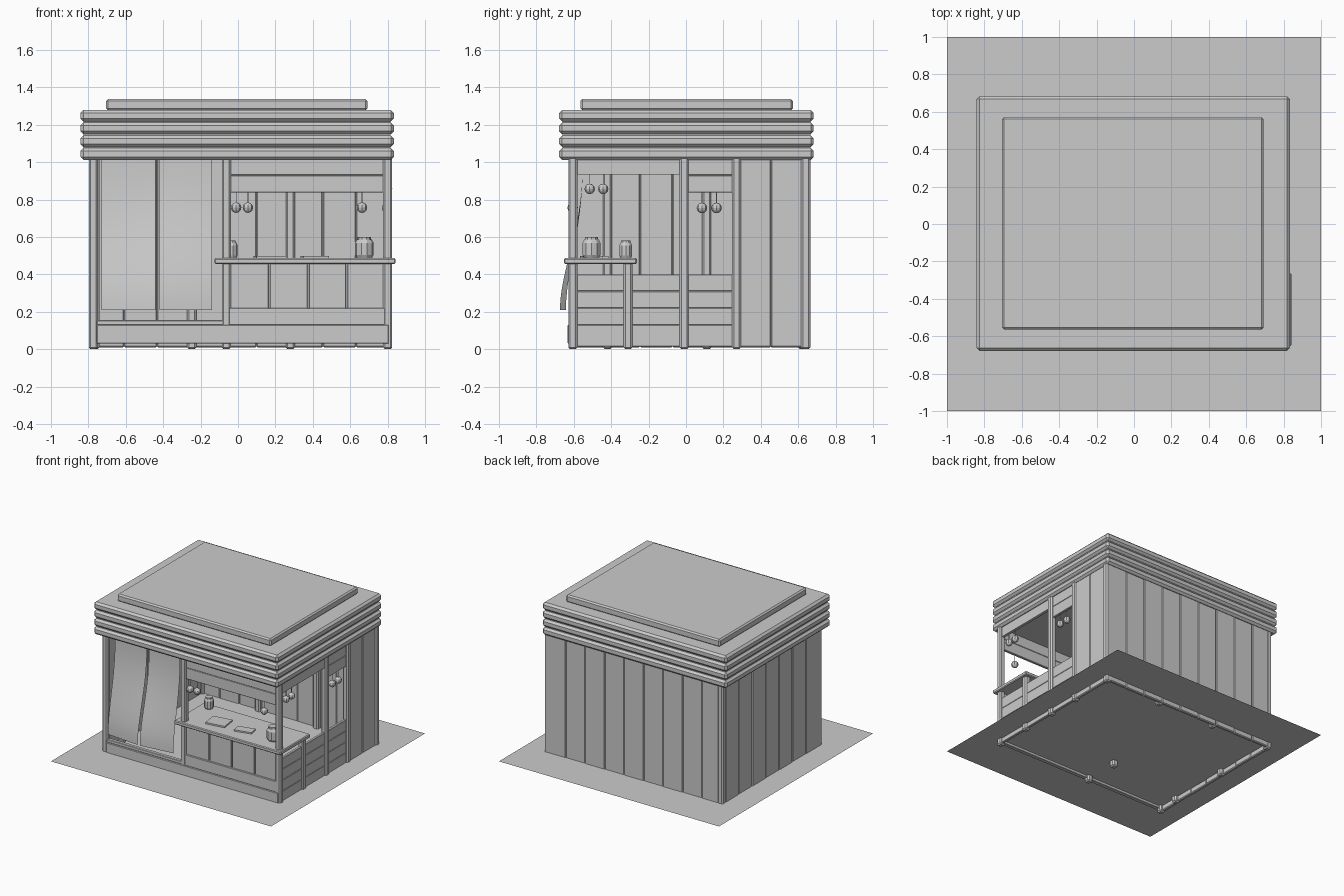
import bpy, bmesh, math
from mathutils import Matrix

if "Cube" in bpy.data.objects:
    bpy.data.objects.remove(bpy.data.objects["Cube"])


def finish(name, bm, bevel=0.0):
    me = bpy.data.meshes.new(name)
    bmesh.ops.recalc_face_normals(bm, faces=bm.faces)
    bm.to_mesh(me)
    bm.free()
    ob = bpy.data.objects.new(name, me)
    bpy.context.collection.objects.link(ob)
    if bevel:
        m = ob.modifiers.new("bevel", 'BEVEL')
        m.width = bevel
        m.segments = 1
    return ob


def box(name, x0, x1, y0, y1, z0, z1, bevel=0.0, rot=0.0):
    bm = bmesh.new()
    mat = (Matrix.Translation(((x0 + x1) / 2, (y0 + y1) / 2, (z0 + z1) / 2))
           @ Matrix.Rotation(rot, 4, 'Z')
           @ Matrix.Diagonal((x1 - x0, y1 - y0, z1 - z0, 1)))
    bmesh.ops.create_cube(bm, size=1, matrix=mat)
    return finish(name, bm, bevel)


def lathe(name, x, y, z, profile, sides):
    bm = bmesh.new()
    rings = [[bm.verts.new((x + r * math.cos(2 * math.pi * i / sides),
                            y + r * math.sin(2 * math.pi * i / sides), z + h))
              for i in range(sides)] for r, h in profile]
    for a, b in zip(rings, rings[1:]):
        for i in range(sides):
            j = (i + 1) % sides
            bm.faces.new((a[i], a[j], b[j], b[i]))
    bm.faces.new(rings[0])
    bm.faces.new(rings[-1])
    return finish(name, bm)


# Ground sheet
bm = bmesh.new()
bmesh.ops.create_grid(bm, x_segments=1, y_segments=1, size=1,
                      matrix=Matrix.Translation((0, 0, 0.05)))
finish("ground_sheet", bm)

# Roof: four stacked slabs with a smaller cap
box("roof_core", -0.825, 0.815, -0.66, 0.665, 1.03, 1.27)
for i in range(4):
    z = 1.013 + i * 0.0683
    box(f"roof_slab_{i}", -0.843, 0.833, -0.678, 0.683, z, z + 0.062, 0.016)
box("roof_cap", -0.705, 0.692, -0.565, 0.572, 1.277, 1.338, 0.011)

# Upright posts (x, y, top)
H = 0.0245
posts = {
    "front_left": (-0.773, -0.605, 1.03), "front_middle": (-0.062, -0.605, 1.03),
    "front_right": (0.80, -0.605, 1.03), "right_middle": (0.80, -0.01, 1.03),
    "right_rear": (0.80, 0.27, 1.03), "back_right": (0.80, 0.64, 1.03),
    "back_left": (-0.773, 0.64, 1.03), "back_inner_left": (-0.247, 0.625, 1.03),
    "back_inner_right": (0.28, 0.625, 1.03), "left_inner_front": (-0.765, -0.42, 1.03),
    "left_inner_rear": (-0.765, 0.11, 1.03), "counter_right": (0.80, -0.31, 0.465),
    "counter_left": (-0.062, -0.31, 0.465),
}
for name, (x, y, top) in posts.items():
    box(name + "_post", x - H, x + H, y - H, y + H, 0, top, 0.01)

# Vertical wall planks
n, w = 9, 1.595 / 9
for i in range(n):
    x = -0.787 + i * w
    d = 0.003 * (i % 2)
    box(f"back_plank_{i}", x, x + w, 0.635 - d, 0.663 - d, 0.01, 1.03, 0.006)
n, w = 7, 1.22 / 7
for i in range(n):
    y = -0.595 + i * w
    d = 0.003 * (i % 2)
    box(f"left_plank_{i}", -0.797 + d, -0.769 + d, y, y + w, 0.01, 1.03, 0.006)
for i in range(2):
    y = 0.288 + i * 0.166
    box(f"right_plank_{i}", 0.787, 0.815, y, y + .166, 0.01, 1.03, 0.006)

# Horizontal boards under the side windows
for i, (z0, z1) in enumerate([(0.014, 0.13), (0.13, 0.22), (0.22, 0.31), (0.31, 0.40)]):
    for side, y0, y1 in (("front", -0.59, -0.02), ("rear", 0.0, 0.26)):
        box(f"side_board_{side}_{i}", 0.788, 0.811, y0, y1, z0, z1, 0.003)

# Window head boards
box("side_head_front", 0.788, 0.811, -0.59, -0.02, 0.933, 1.03)
box("side_head_rear_upper", 0.788, 0.811, 0.0, 0.26, 0.93, 1.03, 0.003)
box("side_head_rear_lower", 0.788, 0.811, 0.0, 0.26, 0.838, 0.93, 0.003)
box("front_head_upper", -0.05, 0.79, -0.617, -0.595, 0.93, 1.03, 0.003)
box("front_head_lower", -0.05, 0.79, -0.617, -0.595, 0.838, 0.93, 0.003)

# Front base boards and counter panels
box("front_base_board", -0.755, 0.805, -0.633, -0.60, 0.03, 0.13, 0.003)
box("door_sill", -0.755, -0.055, -0.625, -0.595, 0.13, 0.155, 0.003)
box("counter_base_board", -0.055, 0.80, -0.627, -0.60, 0.13, 0.22, 0.003)
box("counter_backing", -0.05, 0.79, -0.603, -0.595, 0.21, 0.465)
edges = [-0.045, 0.168, 0.375, 0.582, 0.785]
for i, (a, b) in enumerate(zip(edges, edges[1:])):
    box(f"counter_panel_{i}", a + .004, b - .004, -0.615, -0.60, 0.215, 0.465, 0.003)
box("counter_top", -0.125, 0.842, -0.652, -0.263, 0.456, 0.487, 0.006)

# Door curtains, billowing outwards at the bottom
def curtain(name, x0, x1, left_out, right_out):
    bm = bmesh.new()
    rows, cols = 16, 6
    grid = []
    for r in range(rows + 1):
        t = r / rows
        s = t ** 1.3
        s = s * s * (3 - 2 * s)
        row = []
        for c in range(cols + 1):
            u = c / cols
            y = -0.552 - (left_out + (right_out - left_out) * u) * s
            row.append(bm.verts.new((x0 + (x1 - x0) * u, y, 1.03 - 0.82 * t)))
        grid.append(row)
    for r in range(rows):
        for c in range(cols):
            f = bm.faces.new((grid[r][c], grid[r + 1][c], grid[r + 1][c + 1], grid[r][c + 1]))
            f.smooth = True
    return finish(name, bm)


curtain("left_curtain", -0.73, -0.44, 0.095, 0.122)
curtain("right_curtain", -0.42, -0.138, 0.122, 0.09)

# Hanging balls on cords
balls = [(-0.01, -0.606, 0.757, 0.85), (0.053, -0.606, 0.757, 0.85), (0.663, -0.606, 0.757, 0.85),
         (0.797, -0.515, 0.857, 0.945), (0.797, -0.443, 0.857, 0.945),
         (0.797, 0.085, 0.755, 0.85), (0.797, 0.163, 0.755, 0.85)]
for i, (x, y, z, top) in enumerate(balls):
    bm = bmesh.new()
    bmesh.ops.create_uvsphere(bm, u_segments=8, v_segments=6, radius=0.028,
                              matrix=Matrix.Translation((x, y, z)))
    finish(f"hanging_ball_{i}", bm)
    box(f"ball_cord_{i}", x - .002, x + .002, y - .002, y + .002, z + .02, top)

# Jars on the counter
def jar(name, x, y, r, h):
    prof = [(.8, 0), (1, .15), (1, .72), (.8, .88), (.72, .88), (.72, 1)]
    lathe(name, x, y, 0.486, [(r * a, h * b) for a, b in prof], 10)


jar("large_jar", 0.675, -0.505, 0.05, 0.115)
jar("small_jar", -0.038, -0.322, 0.036, 0.095)

# Flat trays on the counter
box("tray_large", 0.09, 0.25, -0.555, -0.425, 0.486, 0.499, 0.0, math.radians(8))
box("tray_small", 0.34, 0.48, -0.535, -0.46, 0.486, 0.499, 0.0, math.radians(13))
